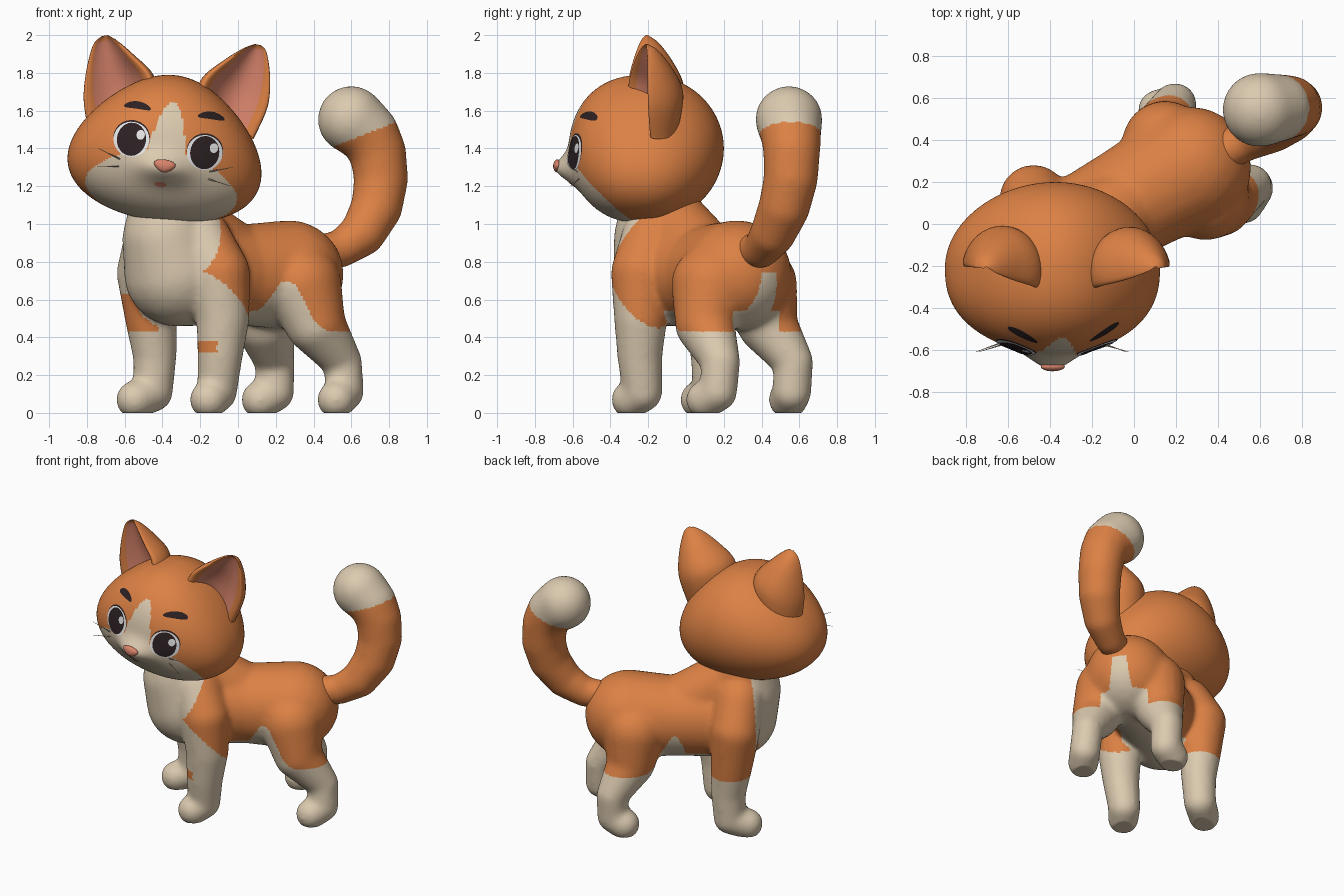
import bpy, bmesh, math
from mathutils import Vector, Matrix

if "Cube" in bpy.data.objects:
    bpy.data.objects.remove(bpy.data.objects["Cube"])


def material(name, r, g, b):
    m = bpy.data.materials.new(name)
    m.diffuse_color = (r, g, b, 1)
    m.use_nodes = True
    m.node_tree.nodes["Principled BSDF"].inputs["Base Color"].default_value = m.diffuse_color
    return m


ORANGE = material("orange fur", 0.72, 0.22, 0.058)
CREAM = material("cream fur", 0.71, 0.59, 0.43)
PINK = material("pink skin", 0.70, 0.235, 0.15)
DARK = material("dark brown", 0.026, 0.015, 0.017)
WHITE = material("eye white", 0.78, 0.78, 0.78)


def finish(name, bm, mats, matrix=None):
    bmesh.ops.recalc_face_normals(bm, faces=bm.faces)
    me = bpy.data.meshes.new(name)
    bm.to_mesh(me)
    bm.free()
    ob = bpy.data.objects.new(name, me)
    bpy.context.collection.objects.link(ob)
    for m in mats:
        me.materials.append(m)
    if matrix:
        ob.matrix_world = matrix
    for p in me.polygons:
        p.use_smooth = True
    return ob


def blob(name, chains, voxel, smooth, rule):
    """Chains of (x, y, z, radius) fused into one smooth skin, then painted by rule."""
    bm = bmesh.new()
    for chain in chains:
        for a, b in zip(chain, chain[1:]):
            for i in range(7):
                q = Vector(a).lerp(Vector(b), i / 6)
                bmesh.ops.create_icosphere(bm, subdivisions=3, radius=q[3],
                                           matrix=Matrix.Translation(q.to_3d()))
    ob = finish(name, bm, [])
    rem = ob.modifiers.new("fuse", 'REMESH')
    rem.mode = 'VOXEL'
    rem.voxel_size = voxel
    sm = ob.modifiers.new("soften", 'SMOOTH')
    sm.iterations = smooth
    dg = bpy.context.evaluated_depsgraph_get()
    me = bpy.data.meshes.new_from_object(ob.evaluated_get(dg))
    ob.modifiers.clear()
    ob.data = me
    me.materials.clear()
    me.materials.append(ORANGE)
    me.materials.append(CREAM)
    for v in me.vertices:
        v.co.z = max(0, v.co.z)
    for p in me.polygons:
        p.use_smooth = True
        p.material_index = int(rule(p.center, p.normal))
    return ob


# --- body with legs -------------------------------------------------------
torso = [(-.36, -.13, 1.06, .22), (-.37, -.14, .92, .245), (-.32, -.10, .74, .285),
         (0, .12, .73, .268), (.27, .27, .73, .292)]
nape = [(-.30, -.08, 1.0, .20), (-.04, .09, .82, .20)]
front_right = [(-.20, -.18, .92, .165), (-.10, -.235, .74, .165), (-.08, -.24, .5, .143),
               (-.095, -.245, .3, .121), (-.11, -.23, .11, .107), (-.155, -.295, .07, .103)]
front_left = [(-.44, .02, .92, .165), (-.48, .12, .74, .165), (-.46, .13, .5, .14),
              (-.44, .14, .3, .117), (-.45, .14, .11, .107), (-.545, .07, .07, .103)]
hind_right = [(.34, .13, .68, .21), (.41, .10, .47, .16), (.555, .185, .27, .104),
              (.565, .17, .11, .103), (.52, .10, .07, .103)]
hind_left = [(.15, .38, .68, .21), (.14, .43, .47, .16), (.195, .57, .27, .106),
             (.195, .56, .11, .105), (.12, .54, .07, .105)]


def body_is_cream(p, n):
    dx, dy, z = p.x + .28, p.y + .08, p.z
    f, l = -(dx + dy) * .707, (dx - dy) * .707      # forward, sideways
    if abs(p.x + .165) < .055 and abs(z - .35) < .028 and p.y < -.25:
        return False                                 # small leg spot
    if z < .43 + .27 * math.exp(-((f + .39) / .09) ** 2):
        return True                                  # stockings and flank notch
    if z < .54 and (n.z < -.45 or abs(l - (.16 if f < -.4 else 0)) < .16):
        return True                                  # belly and inner legs
    if f < -.7 and z < .74 and abs(l - .18) < .045 + (.74 - z) * .15:
        return True                                  # strip below the tail
    if l > -.15:
        bib = .14 - (.55 * (z - .75) if z > .75 else 1.0 * (.75 - z))
    else:
        bib = .12 if z > .63 else .17
    return f > bib


blob("body_and_legs", [torso, nape, front_right, front_left, hind_right, hind_left],
     .0125, 36, body_is_cream)

# --- tail -----------------------------------------------------------------
tail = [(.40, .33, .85, .095), (.54, .40, .865, .10), (.66, .46, .95, .122),
        (.735, .52, 1.09, .138), (.758, .555, 1.24, .145), (.74, .56, 1.38, .152),
        (.69, .555, 1.48, .162), (.60, .545, 1.553, .180)]
blob("tail", [tail], .0125, 36,
     lambda p, n: p.z > 1.38 and (p.z - 1.48) * .9 - (p.x - .685) * .36 > 0)

# --- head: a sphere with wide low cheeks, flattened face, small muzzle ----
HEAD = Matrix.Translation((-.376, -.21, 1.40)) @ Matrix.Rotation(math.radians(8), 4, 'Y')
HW, HD, HH, CHEEK = .498, .41, .39, .28


def muzzle(x, z):
    return .085 * math.exp(-(x / .13) ** 2 - ((z + .11) / .075) ** 2)


def face_y(x, z):
    nz = z / HH
    nx = x / (HW * (1 - CHEEK * nz))
    return -HD * max(0, 1 - nx * nx - nz * nz) ** .41 - muzzle(x, z)


def head_is_cream(c):
    if c.y > 0:
        return False
    blaze = -.15 < c.z < .25 and abs(c.x) < .1 * math.sqrt(max(0, 1 - c.z / .25))
    return blaze or c.z < -.36 - .95 * (c.y + .06)


bm = bmesh.new()
bmesh.ops.create_uvsphere(bm, u_segments=192, v_segments=120, radius=1)
for v in bm.verts:
    n = v.co.copy()
    x, z = HW * n.x * (1 - CHEEK * n.z), HH * n.z
    y = HD * n.y
    if n.y < 0:
        y = -HD * (-n.y) ** .82 - muzzle(x, z) * min(1, -2 * n.y)
    v.co = (x, y, z)
for f in bm.faces:
    f.material_index = int(head_is_cream(f.calc_center_median()))
finish("head", bm, [ORANGE, CREAM], HEAD)


# --- face details: thin patches that follow the head ----------------------
def patch(name, mat, cx, cz, rx, rz, layer, bend=0):
    bm = bmesh.new()
    n, rings, prev = 32, 6, None
    for k in range(1, rings + 1):
        ring = []
        for i in range(n):
            a = 2 * math.pi * i / n
            u = rx * k / rings * math.cos(a)
            x, z = cx + u, cz + rz * k / rings * math.sin(a) - bend * u * u
            ring.append(bm.verts.new((x, face_y(x, z) - .003 * layer, z)))
        if prev:
            for i in range(n):
                j = (i + 1) % n
                bm.faces.new((prev[i], prev[j], ring[j], ring[i]))
        else:
            bm.faces.new(ring)
        prev = ring
    finish(name, bm, [mat], HEAD)


for side, s in (("left", -1), ("right", 1)):
    ex, ez = .197 * s + .004, .014 - .008 * s
    patch(side + "_eyelid", DARK, ex, ez + .008, .097, .094, 1)
    patch(side + "_eye_white", WHITE, ex, ez, .095, .093, 1.7)
    patch(side + "_pupil", DARK, ex, ez, .077, .088, 2.4)
    patch(side + "_eye_glint", WHITE, ex + .045, ez + .03, .022, .026, 3.1)
    patch(side + "_brow", DARK, ex + .008, .206, .072, .020, 1.5, 2.5)
    # whiskers
    for z0, z1 in ((-.09, -.05), (-.13, -.15)):
        a = Vector((.24 * s, face_y(.24, z0), z0))
        d = Vector((.36 * s, -.40, z1)) - a
        bm = bmesh.new()
        bmesh.ops.create_cone(bm, cap_ends=True, segments=6, radius1=.004, radius2=.001,
                              depth=d.length, matrix=Matrix.Translation(a + d / 2)
                              @ d.to_track_quat('Z', 'Y').to_matrix().to_4x4())
        finish(side + "_whisker", bm, [CREAM], HEAD)
patch("mouth", PINK, -.008, -.194, .034, .014, 1.5)

# nose: a rounded wedge, wider at the top, half sunk in the muzzle
bm = bmesh.new()
bmesh.ops.create_uvsphere(bm, u_segments=24, v_segments=16, radius=1)
for v in bm.verts:
    v.co = (.055 * v.co.x * (1 + .35 * v.co.z), face_y(0, -.094) + .01 + .022 * v.co.y,
            -.094 + .034 * v.co.z)
finish("nose", bm, [PINK], HEAD)


# --- ears: hollow lofts between an outer and an inner edge ----------------
def spline(pts, t):
    k = min(int(t * (len(pts) - 1)), len(pts) - 2)
    u = t * (len(pts) - 1) - k
    p0, p1, p2, p3 = (Vector(pts[min(max(k + i, 0), len(pts) - 1)]) for i in (-1, 0, 1, 2))
    return .5 * (2 * p1 + (p2 - p0) * u + (2 * p0 - 5 * p1 + 4 * p2 - p3) * u * u
                 + (3 * p1 - p0 - 3 * p2 + p3) * u ** 3)


def ear(name, s, outer, inner):
    bm = bmesh.new()
    n, steps, prev = 48, 24, None
    back = Vector((-.25 * s, .96, 0))
    for k in range(steps + 1):
        t = k / steps
        o, i = spline(outer, t), spline(inner, t)
        o = Vector((o.x, -.15 - .06 * t, o.y))
        i = Vector((i.x, -.29 + .08 * t, i.y))
        mid, half = (o + i) / 2, (o - i) / 2
        w = half.length
        ring = []
        for j in range(n):
            a = 2 * math.pi * j / n
            c, sn = math.cos(a), math.sin(a)
            if sn >= 0:
                d = (.85 + .3 * math.sin(math.pi * t)) * w * sn
            else:                                   # hollow front with a raised rim
                d = .35 * w * max(0, 1 - (c / .8) ** 2) - .2 * w * min(1, -3 * sn) * c * c
            ring.append(bm.verts.new(mid + half * c + back * d))
        if prev:
            for j in range(n):
                m = (j + 1) % n
                f = bm.faces.new((prev[j], prev[m], ring[m], ring[j]))
                a = 2 * math.pi * (j + .5) / n
                f.material_index = int(math.sin(a) < 0 and abs(math.cos(a)) < .74 and t < .83)
        prev = ring
    bm.faces.new(prev)
    ob = finish(name, bm, [ORANGE, PINK])
    ob.data.set_sharp_from_angle(angle=math.radians(60))


ear("left_ear", -1,
    [(-.79, 1.49), (-.815, 1.66), (-.80, 1.82), (-.765, 1.95), (-.72, 1.995)],
    [(-.42, 1.68), (-.46, 1.80), (-.56, 1.90), (-.64, 1.97), (-.69, 2.0)])
ear("right_ear", 1,
    [(.08, 1.45), (.155, 1.62), (.168, 1.78), (.15, 1.91), (.12, 1.947)],
    [(-.23, 1.66), (-.18, 1.78), (-.06, 1.875), (.03, 1.93), (.09, 1.953)])
